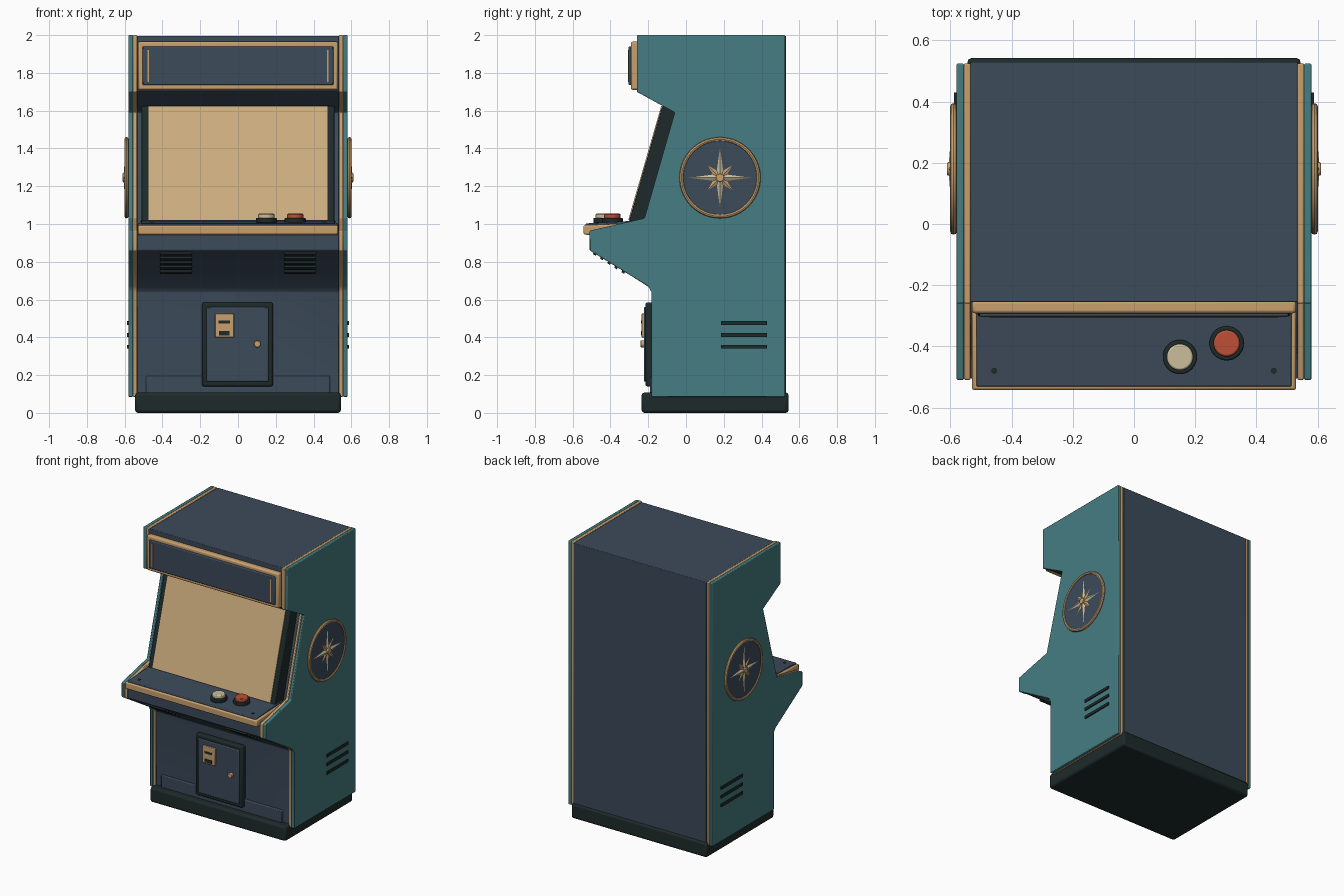
import bpy, bmesh, math
from mathutils import Matrix

if "Cube" in bpy.data.objects:
    bpy.data.objects.remove(bpy.data.objects["Cube"], do_unlink=True)


def material(name, rgb):
    m = bpy.data.materials.new(name)
    m.use_nodes = True
    m.diffuse_color = (*rgb, 1)
    m.node_tree.nodes["Principled BSDF"].inputs["Base Color"].default_value = (*rgb, 1)
    return m


NAVY = material("navy", (0.045, 0.069, 0.102))
TEAL = material("teal", (0.061, 0.205, 0.223))
DARK = material("near black", (0.013, 0.023, 0.023))
GOLD = material("gold trim", (0.578, 0.352, 0.156))
SCREEN = material("tan screen", (0.62, 0.42, 0.21))
CREAM = material("cream", (0.6, 0.515, 0.328))
RED = material("red", (0.515, 0.08, 0.038))


def finish(bm, name, mat, bevel=0, smooth=False):
    bmesh.ops.recalc_face_normals(bm, faces=bm.faces)
    mesh = bpy.data.meshes.new(name)
    bm.to_mesh(mesh)
    bm.free()
    mesh.materials.append(mat)
    ob = bpy.data.objects.new(name, mesh)
    bpy.context.collection.objects.link(ob)
    if bevel:
        mod = ob.modifiers.new("soft edges", "BEVEL")
        mod.width, mod.segments, mod.limit_method = bevel, 2, "ANGLE"
    if bevel or smooth:
        bpy.ops.object.select_all(action="DESELECT")
        ob.select_set(True)
        bpy.context.view_layer.objects.active = ob
        bpy.ops.object.shade_smooth_by_angle(angle=math.radians(40))
    return ob


def prism(name, profile, x0, x1, mat, bevel=0):
    """Extrude a (y, z) outline from x0 to x1."""
    bm = bmesh.new()
    face = bm.faces.new([bm.verts.new((x0, y, z)) for y, z in profile])
    ext = bmesh.ops.extrude_face_region(bm, geom=[face])["geom"]
    for v in ext:
        if isinstance(v, bmesh.types.BMVert):
            v.co.x = x1
    return finish(bm, name, mat, bevel)


def box(name, x, y, z, mat, bevel=0):
    return prism(name, [(y[0], z[0]), (y[1], z[0]), (y[1], z[1]), (y[0], z[1])], *x, mat, bevel)


def disc(name, center, radius, depth, axis, mat, bevel=0, sides=40):
    bm = bmesh.new()
    turn = {"X": Matrix.Rotation(math.pi / 2, 4, "Y"),
            "Y": Matrix.Rotation(math.pi / 2, 4, "X"), "Z": Matrix()}[axis]
    bmesh.ops.create_cone(bm, cap_ends=True, segments=sides, radius1=radius, radius2=radius,
                          depth=depth, matrix=Matrix.Translation(center) @ turn)
    return finish(bm, name, mat, bevel, True)


def star(name, side, base, peak, tip, valley, turn, mat):
    """Four-pointed faceted star lying on a side panel."""
    bm = bmesh.new()
    rim = []
    for i in range(8):
        r, a = (valley if i % 2 else tip), turn + i * math.pi / 4
        rim.append(bm.verts.new((side * base, BADGE_Y + r * math.cos(a), BADGE_Z + r * math.sin(a))))
    top = bm.verts.new((side * peak, BADGE_Y, BADGE_Z))
    bm.faces.new(rim)
    for i in range(8):
        bm.faces.new((rim[i], rim[(i + 1) % 8], top))
    return finish(bm, name, mat)


# Cabinet shell: navy core between gold and teal side layers
SIDE = [(0.525, 0.085), (0.525, 2), (-0.26, 2), (-0.26, 1.7), (-0.06, 1.59), (-0.22, 1.03),
        (-0.51, 0.965), (-0.51, 0.86), (-0.2, 0.67), (-0.183, 0.64), (-0.183, 0.085)]
CORE = [(0.53, 0.085), (0.53, 1.995), (-0.255, 1.995), (-0.255, 1.705), (-0.05, 1.59),
        (-0.21, 1.0), (-0.505, 0.965), (-0.505, 0.862), (-0.195, 0.665), (-0.178, 0.64), (-0.178, 0.085)]
prism("cabinet_core", CORE, -0.535, 0.535, NAVY, 0.004)
for s, label in ((1, "left"), (-1, "right")):
    prism(label + "_gold_edge", SIDE, s * 0.534, s * 0.556, GOLD, 0.005)
    prism(label + "_side_panel", SIDE, s * 0.556, s * 0.58, TEAL, 0.005)
box("base", (-0.545, 0.545), (-0.235, 0.543), (0, 0.108), DARK, 0.015)

# Round star badges and side vents
BADGE_Y, BADGE_Z = 0.18, 1.245
for s, label in ((1, "left"), (-1, "right")):
    disc(label + "_badge", (s * 0.584, BADGE_Y, BADGE_Z), 0.205, 0.02, "X", NAVY, sides=56)
    bpy.ops.mesh.primitive_torus_add(major_radius=0.204, minor_radius=0.011, major_segments=56,
                                     minor_segments=8, location=(s * 0.59, BADGE_Y, BADGE_Z),
                                     rotation=(0, math.pi / 2, 0))
    ring = bpy.context.object
    ring.name = label + "_badge_ring"
    ring.data.materials.append(GOLD)
    bpy.ops.object.shade_smooth_by_angle()
    star(label + "_short_star", s, 0.593, 0.604, 0.105, 0.03, math.pi / 4, GOLD)
    star(label + "_long_star", s, 0.594, 0.607, 0.163, 0.027, 0, CREAM)
    disc(label + "_star_hub", (s * 0.602, BADGE_Y, BADGE_Z), 0.022, 0.018, "X", GOLD, 0.003, 24)
    for i in range(3):
        z = 0.35 + i * 0.063
        box(f"{label}_side_vent_{i + 1}", (s * 0.575, s * 0.588), (0.185, 0.43),
            (z - 0.01, z + 0.01), DARK)

# Marquee
box("marquee_frame", (-0.53, 0.53), (-0.292, -0.25), (1.71, 1.965), GOLD, 0.01)
box("marquee_panel", (-0.505, 0.505), (-0.304, -0.28), (1.735, 1.94), NAVY, 0.006)
for s in (-1, 1):
    box("marquee_line", (s * 0.471, s * 0.479), (-0.307, -0.3), (1.752, 1.92), GOLD)

# Screen block with a flush front plate
prism("screen_housing", [(-0.303, 1.01), (-0.2, 1.01), (-0.04, 1.6), (-0.125, 1.627)],
      -0.51, 0.51, DARK, 0.005)
prism("screen", [(-0.306, 1.02), (-0.296, 1.02), (-0.122, 1.622), (-0.131, 1.625)],
      -0.474, 0.474, SCREEN)

# Control deck
prism("deck_trim", [(-0.543, 0.945), (-0.5, 0.94), (-0.25, 0.98), (-0.25, 1.005), (-0.543, 0.993)],
      -0.53, 0.53, GOLD, 0.008)
prism("control_deck", [(-0.532, 0.98), (-0.22, 0.99), (-0.22, 1.02), (-0.532, 1.003)],
      -0.515, 0.515, NAVY, 0.005)
for name, x, y, mat in (("cream_button", 0.15, -0.435, CREAM), ("red_button", 0.303, -0.39, RED)):
    disc(name + "_collar", (x, y, 1.018), 0.056, 0.028, "Z", DARK, 0.005)
    disc(name, (x, y, 1.04), 0.043, 0.03, "Z", mat, 0.006)
for s in (-1, 1):
    disc("deck_screw", (s * 0.457, -0.48, 1.006), 0.01, 0.006, "Z", DARK, sides=16)

# Speaker slats on the sloping underside
for s, label in ((1, "left"), (-1, "right")):
    for i in range(5):
        t = i * 0.024
        z, y = 0.845 - t, -0.48 + t * 1.57
        prism(f"{label}_speaker_slat_{i + 1}",
              [(y - 0.013, z - 0.004), (y + 0.001, z - 0.013), (y + 0.01, z + 0.005), (y - 0.004, z + 0.014)],
              s * 0.243, s * 0.412, DARK)

# Kick plate and coin door
box("kick_plate", (-0.487, 0.487), (-0.19, -0.17), (0.1, 0.195), NAVY, 0.006)
box("coin_door_frame", (-0.19, 0.185), (-0.215, -0.17), (0.14, 0.585), DARK, 0.01)
box("coin_door", (-0.167, 0.162), (-0.223, -0.2), (0.165, 0.56), NAVY, 0.006)
box("coin_plate", (-0.122, -0.022), (-0.236, -0.215), (0.4, 0.525), GOLD, 0.004)
box("coin_slot", (-0.102, -0.042), (-0.239, -0.23), (0.474, 0.488), DARK)
box("coin_return", (-0.1, -0.045), (-0.239, -0.23), (0.41, 0.434), DARK)
disc("door_lock", (0.102, -0.229, 0.365), 0.018, 0.024, "Y", GOLD, 0.003, 24)
